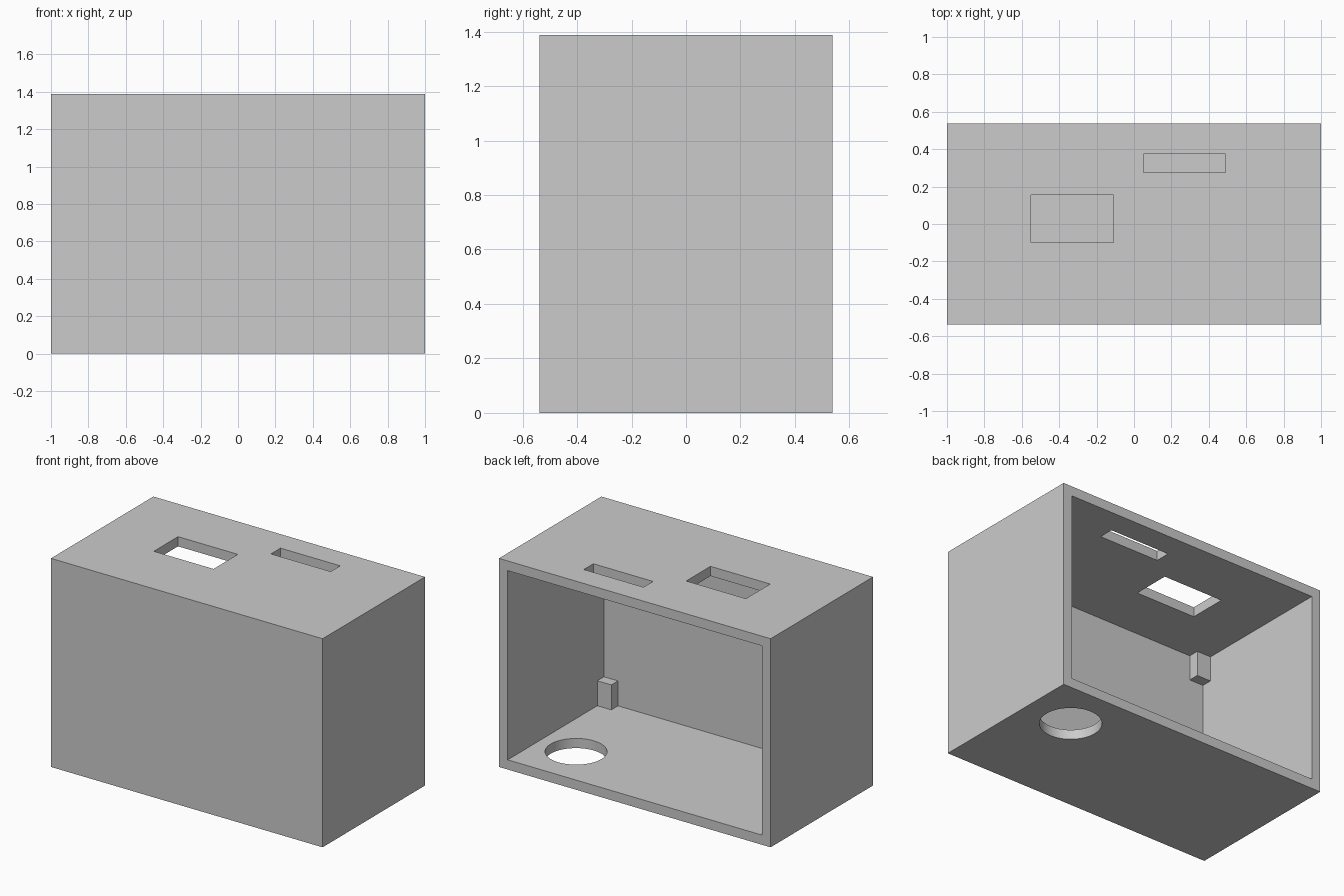
import bpy
import math

if "Cube" in bpy.data.objects:
    bpy.data.objects.remove(bpy.data.objects["Cube"])

# One flat grey for everything
grey = bpy.data.materials.new("light_grey")
grey.use_nodes = True
colour = (0.6, 0.6, 0.6, 1)
grey.diffuse_color = colour
grey.node_tree.nodes["Principled BSDF"].inputs["Base Color"].default_value = colour

# Overall half sizes, height and wall thickness
HX, HY, H, WALL = 1.0, 0.5385, 1.388, 0.0645
IX, IY = HX - WALL, -HY + WALL


def box(name, lo, hi):
    """Axis-aligned box between two corners."""
    bpy.ops.mesh.primitive_cube_add(size=1, location=[(a + b) / 2 for a, b in zip(lo, hi)])
    ob = bpy.context.object
    ob.name = name
    ob.scale = [b - a for a, b in zip(lo, hi)]
    bpy.ops.object.transform_apply(location=False, rotation=False, scale=True)
    ob.data.materials.append(grey)
    return ob


def cut(target, cutter):
    """Subtract the cutter, then discard it."""
    cutter.hide_render = True
    mod = target.modifiers.new("cut", 'BOOLEAN')
    mod.operation = 'DIFFERENCE'
    mod.solver = 'EXACT'
    mod.object = cutter
    bpy.context.view_layer.objects.active = target
    bpy.ops.object.modifier_apply(modifier=mod.name)
    bpy.data.objects.remove(cutter)


# Housing: a box hollowed out from the open back
housing = box("housing", (-HX, -HY, 0), (HX, HY, H))
cut(housing, box("cavity_cutter", (-IX, IY, WALL), (IX, HY + 0.2, H - WALL)))

# Rectangular window and narrow slot in the top
cut(housing, box("window_cutter", (-0.55, -0.10, H - 0.2), (-0.11, 0.155, H + 0.2)))
cut(housing, box("slot_cutter", (0.05, 0.275, H - 0.2), (0.49, 0.375, H + 0.2)))

# Round hole in the floor
bpy.ops.mesh.primitive_cylinder_add(vertices=64, radius=0.187, depth=0.4, location=(0.666, 0.205, 0))
hole = bpy.context.object
hole.data.materials.append(grey)
cut(housing, hole)

bpy.ops.object.select_all(action='DESELECT')
housing.select_set(True)
bpy.context.view_layer.objects.active = housing
bpy.ops.object.shade_smooth_by_angle(angle=math.radians(30))

# Small mounting posts in the four inner corners of the front wall,
# sunk a little into the walls
SINK = 0.02
for side, sx in (("left", 1), ("right", -1)):
    xs = sorted((sx * (IX - 0.103), sx * (IX + SINK)))
    for level, z0, z1 in (("lower", WALL - SINK, WALL + 0.166),
                          ("upper", H - WALL - 0.166, H - WALL + SINK)):
        box(f"{level}_{side}_post", (xs[0], IY - SINK, z0), (xs[1], IY + 0.07, z1))
